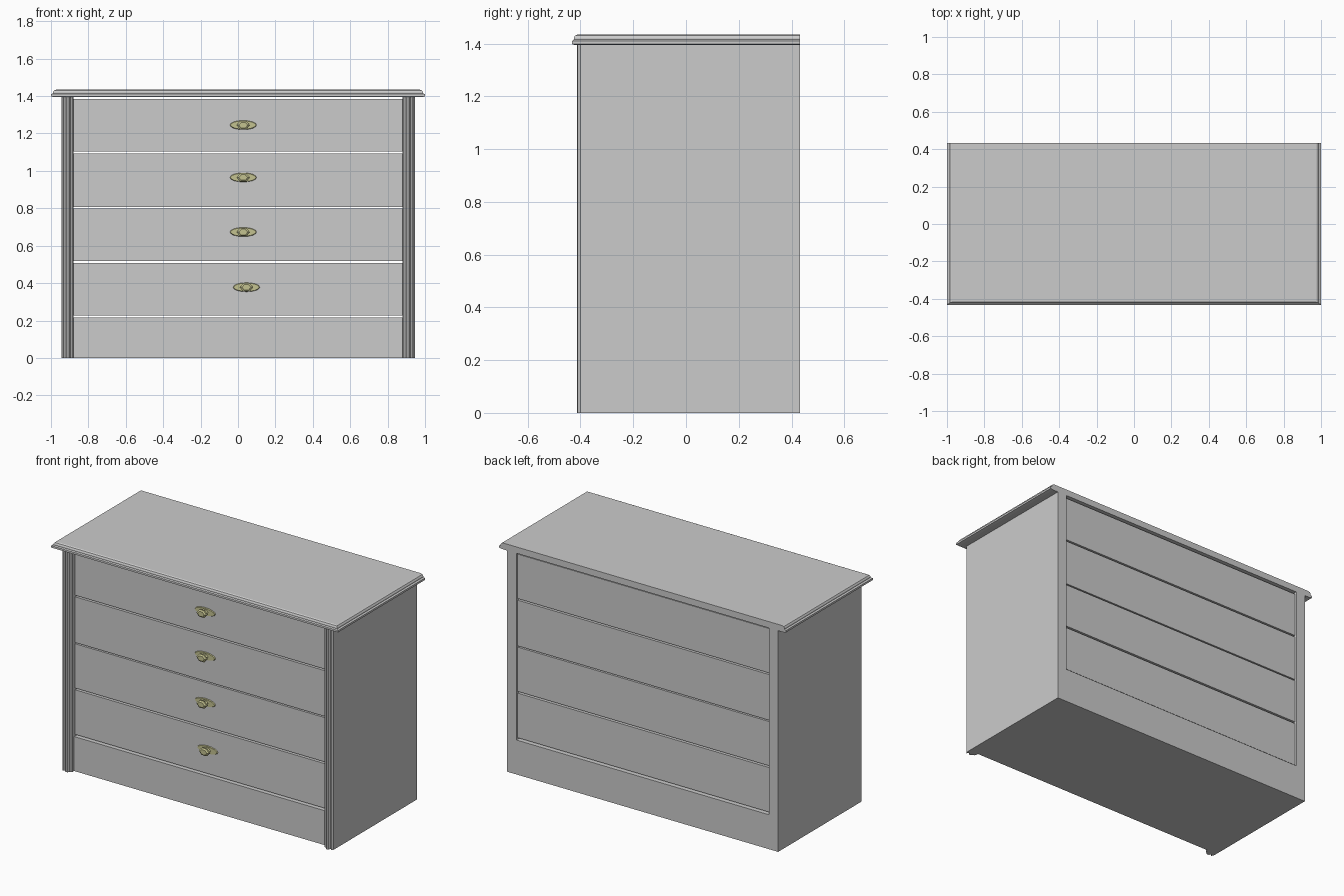
import bpy, math

if "Cube" in bpy.data.objects:
    bpy.data.objects.remove(bpy.data.objects["Cube"])

brass = bpy.data.materials.new("brass")
brass.diffuse_color = (0.55, 0.54, 0.28, 1)
brass.use_nodes = True
brass.node_tree.nodes["Principled BSDF"].inputs["Base Color"].default_value = brass.diffuse_color


def mesh(name, verts, faces, mat=None):
    me = bpy.data.meshes.new(name)
    me.from_pydata(verts, [], faces)
    ob = bpy.data.objects.new(name, me)
    bpy.context.collection.objects.link(ob)
    if mat:
        me.materials.append(mat)
    return ob


def loft(name, rings, mat=None):
    """Skin a stack of equal-length closed rings and cap both ends."""
    n = len(rings[0])
    verts = [v for r in rings for v in r]
    faces = [tuple(range(n))[::-1], tuple(range((len(rings) - 1) * n, len(rings) * n))]
    for k in range(len(rings) - 1):
        for i in range(n):
            j = (i + 1) % n
            faces.append((k * n + i, k * n + j, (k + 1) * n + j, (k + 1) * n + i))
    return mesh(name, verts, faces, mat)


def prism(name, outline, z0, z1):
    return loft(name, [[(x, y, z) for x, y in outline] for z in (z0, z1)])


def box(name, x0, x1, y0, y1, z0, z1):
    return prism(name, [(x0, y0), (x1, y0), (x1, y1), (x0, y1)], z0, z1)


BACK = 0.432

# Carcass: U-shaped shell of two sides and a solid plinth
shell = [(-.945, 0), (.945, 0), (.945, 1.396), (.88, 1.396), (.88, .217),
         (-.88, .217), (-.88, 1.396), (-.945, 1.396)]
loft("carcass", [[(x, y, z) for x, z in shell] for y in (BACK, -.375)])

# Moulded corner posts
post = [(.945, -.375), (.88, -.375), (.88, -.393), (.886, -.400), (.894, -.400),
        (.900, -.411), (.909, -.414), (.918, -.411), (.924, -.400),
        (.932, -.400), (.936, -.411), (.945, -.400)]
prism("right_post", post[::-1], 0, 1.396)
prism("left_post", [(-x, y) for x, y in post], 0, 1.396)

# Moulded top: steps on the front and sides, flush at the back
steps = [(.018, 1.394), (0, 1.398), (0, 1.410), (.010, 1.415),
         (.010, 1.421), (.016, 1.430), (.028, 1.434)]
loft("top", [[(-1 + d, -BACK + d * .7, z), (1 - d, -BACK + d * .7, z),
              (1 - d, BACK, z), (-1 + d, BACK, z)] for d, z in steps])

# Drawers, separated by open slits
for i, (z0, z1) in enumerate([(.227, .508), (.519, .798), (.806, 1.094), (1.104, 1.384)]):
    box(f"drawer_{i + 1}", -.88, .88, -.365, .42, z0, z1)


def ring(cx, cz, y, rx, rz, n, top=1.0):
    return [(cx + rx * (top if math.sin(a) > .1 else 1) * math.cos(a), y, cz + rz * math.sin(a))
            for a in (2 * math.pi * k / n for k in range(n))]


# Handles: flat oval plate with a six-sided knob
for i, (x, z) in enumerate([(.045, .378), (.028, .673), (.028, .965), (.028, 1.245)]):
    loft(f"handle_plate_{i + 1}", [ring(x, z, -.364, .072, .025, 16),
                                   ring(x, z, -.371, .068, .022, 16)], brass)
    loft(f"handle_knob_{i + 1}", [ring(x, z, y, r, r * .72, 6, .85) for y, r in
                                  ((-.369, .024), (-.386, .018), (-.394, .036),
                                   (-.403, .036), (-.410, .024))], brass)
